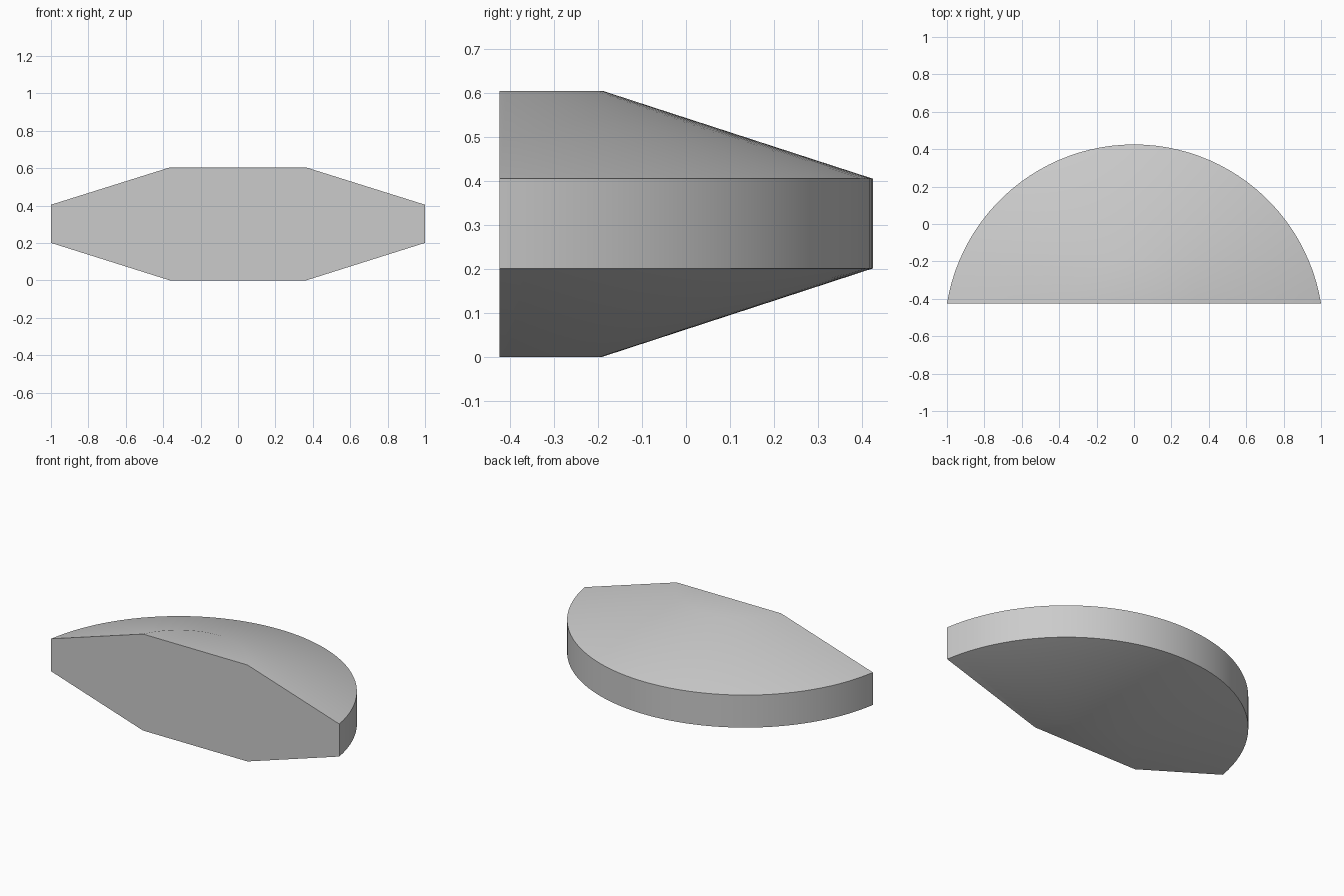
import bpy, bmesh
from math import sin, cos, asin, pi, radians

cube = bpy.data.objects.get("Cube")
if cube:
    bpy.data.objects.remove(cube, do_unlink=True)

FRONT = -0.424       # flat front plane
CENTRE = -0.588      # shared centre of the arcs
SEGMENTS = 48

grey = bpy.data.materials.new("plain grey")
grey.use_nodes = True
colour = (0.6, 0.6, 0.6, 1)
grey.diffuse_color = colour
grey.node_tree.nodes["Principled BSDF"].inputs["Base Color"].default_value = colour


def arc(bm, radius, z):
    """Circular arc from the front plane round the back to the front plane."""
    start = asin((FRONT - CENTRE) / radius)
    ring = []
    for i in range(SEGMENTS + 1):
        a = start + (pi - 2 * start) * i / SEGMENTS
        ring.append(bm.verts.new((radius * cos(a), CENTRE + radius * sin(a), z)))
    return ring


# Lofted half disc: flat caps, sloped faces and an upright rim
bm = bmesh.new()
profile = [(0.398, 0), (1.0132, 0.201), (1.0132, 0.405), (0.398, 0.605)]
rings = [arc(bm, r, z) for r, z in profile]
for low, high in zip(rings, rings[1:]):
    for i in range(SEGMENTS):
        bm.faces.new((low[i], low[i + 1], high[i + 1], high[i]))
bm.faces.new(rings[0])
bm.faces.new(rings[-1])
# Flat front face
bm.faces.new([r[0] for r in rings] + [r[-1] for r in reversed(rings)])
bmesh.ops.recalc_face_normals(bm, faces=bm.faces)

mesh = bpy.data.meshes.new("half_disc_body")
bm.to_mesh(mesh)
bm.free()
mesh.materials.append(grey)
body = bpy.data.objects.new("half_disc_body", mesh)
bpy.context.collection.objects.link(body)

bpy.ops.object.select_all(action='DESELECT')
body.select_set(True)
bpy.context.view_layer.objects.active = body
bpy.ops.object.shade_smooth_by_angle(angle=radians(30))
